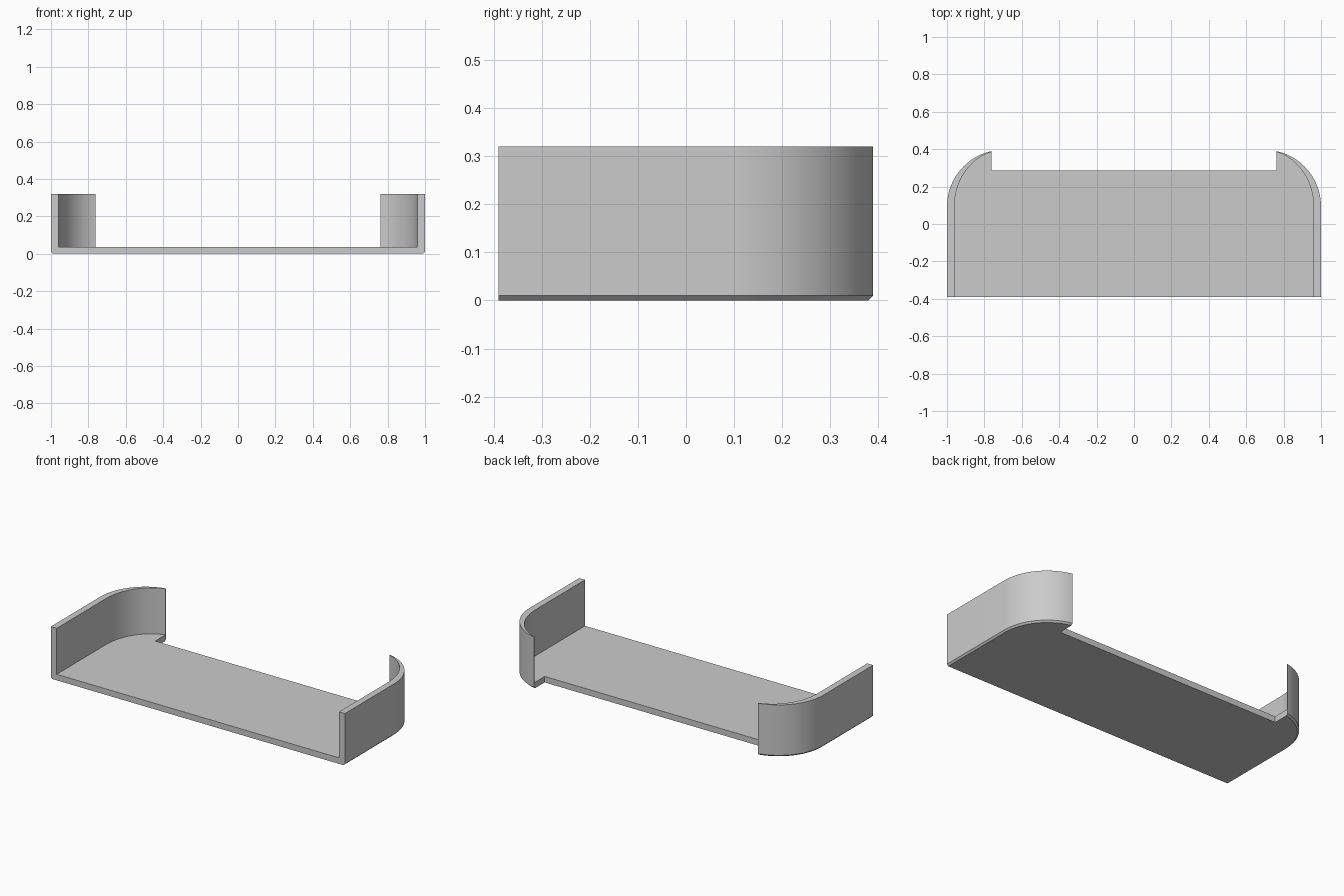
import bpy
import bmesh
from math import acos, cos, sin, pi

cube = bpy.data.objects.get("Cube")
if cube:
    bpy.data.objects.remove(cube, do_unlink=True)

FRONT, NOTCH_Y, TIP_X = -0.39, 0.285, 0.762
FLOOR, TOP, CHAMFER = 0.037, 0.32, 0.01
ARC_X, ARC_Y = 0.70, 0.092
STEPS = 24

grey = bpy.data.materials.new("light_grey")
grey.use_nodes = True
colour = (0.6, 0.6, 0.6, 1)
grey.diffuse_color = colour
grey.node_tree.nodes["Principled BSDF"].inputs["Base Color"].default_value = colour

bm = bmesh.new()


def wall_line(rx, ry, z):
    """Straight side followed by a rounded back corner ending at the tip."""
    end = acos((TIP_X - ARC_X) / rx)
    pts = [(ARC_X + rx, FRONT)]
    for i in range(STEPS + 1):
        a = end * i / STEPS
        pts.append((ARC_X + rx * cos(a), ARC_Y + ry * sin(a)))
    return [bm.verts.new((x, y, z)) for x, y in pts]


def inner_edge(z):
    """Notch corner, notch centre and front centre of the tray."""
    return [bm.verts.new((x, y, z))
            for x, y in ((TIP_X, NOTCH_Y), (0, NOTCH_Y), (0, FRONT))]


# Lines from the underside, up the outer wall, over the rim, down to the floor
lines = [
    wall_line(0.30 - CHAMFER, 0.304 - CHAMFER, 0),
    wall_line(0.30, 0.304, CHAMFER),
    wall_line(0.30, 0.304, TOP),
    wall_line(0.26, 0.301, TOP),
    wall_line(0.26, 0.301, FLOOR),
]
for low, high in zip(lines, lines[1:]):
    for i in range(len(low) - 1):
        bm.faces.new((low[i], low[i + 1], high[i + 1], high[i]))

# Floor, underside, notch edge, front section and wall tip
under, over = inner_edge(0), inner_edge(FLOOR)
bm.faces.new(lines[-1] + over)
bm.faces.new(lines[0] + under)
bm.faces.new((under[0], under[1], over[1], over[0]))
bm.faces.new([line[0] for line in lines] + [over[2], under[2]])
bm.faces.new([line[-1] for line in lines] + [over[0], under[0]])
bmesh.ops.recalc_face_normals(bm, faces=bm.faces)

# The open centre must not flip the outside: the floor faces up
bm.faces.ensure_lookup_table()
floor = next(f for f in bm.faces if all(abs(v.co.z - FLOOR) < 1e-5 for v in f.verts))
if floor.normal.z < 0:
    bmesh.ops.reverse_faces(bm, faces=bm.faces)

mesh = bpy.data.meshes.new("tray")
bm.to_mesh(mesh)
bm.free()
mesh.materials.append(grey)
tray = bpy.data.objects.new("tray", mesh)
bpy.context.collection.objects.link(tray)

# Smooth corners with crisp edges, then mirror the half
bpy.ops.object.select_all(action="DESELECT")
tray.select_set(True)
bpy.context.view_layer.objects.active = tray
bpy.ops.object.shade_smooth_by_angle(angle=pi / 6)
mirror = tray.modifiers.new("mirror", "MIRROR")
mirror.use_clip = True
